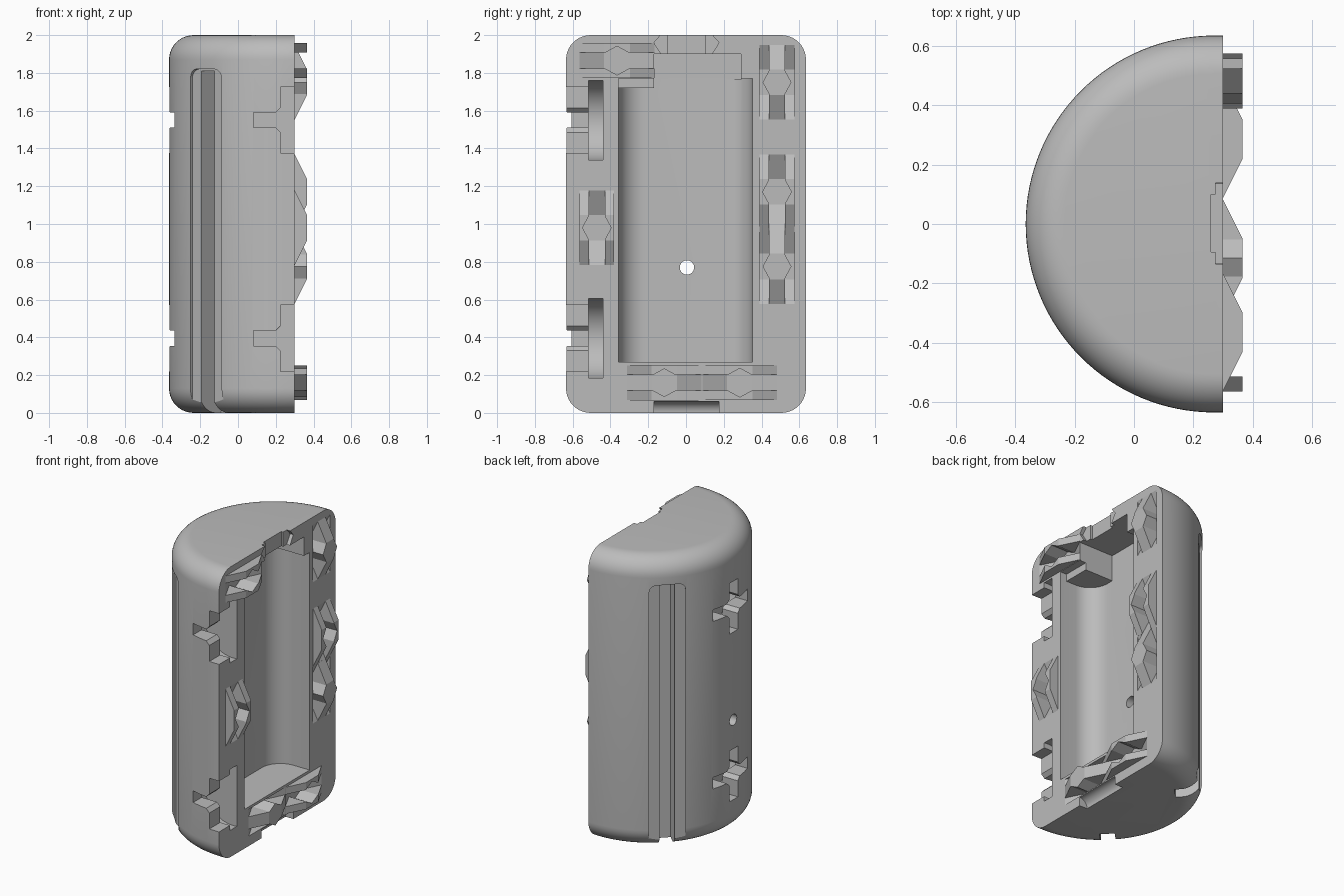
import bpy, bmesh, math
from mathutils import Matrix

if "Cube" in bpy.data.objects:
    bpy.data.objects.remove(bpy.data.objects["Cube"], do_unlink=True)

grey = bpy.data.materials.new("plain_grey")
grey.use_nodes = True
COL = (0.5, 0.5, 0.5, 1)
grey.diffuse_color = COL
grey.node_tree.nodes["Principled BSDF"].inputs["Base Color"].default_value = COL

CX, R, FLAT, TOP, FIL, BACK = 0.27, 0.635, 0.30, 2.0, 0.13, 0.035


def finish(name, bm):
    bmesh.ops.recalc_face_normals(bm, faces=bm.faces)
    me = bpy.data.meshes.new(name)
    bm.to_mesh(me)
    bm.free()
    me.materials.append(grey)
    ob = bpy.data.objects.new(name, me)
    bpy.context.collection.objects.link(ob)
    return ob


def prism(name, pts, axis, lo, hi, mat=Matrix()):
    """Extrude a 2D outline along one axis (the outline uses the other two)."""
    bm = bmesh.new()
    rings = []
    for h in (lo, hi):
        ring = []
        for p in pts:
            c = list(p)
            c.insert(axis, h)
            ring.append(bm.verts.new(c))
        rings.append(ring)
        bm.faces.new(ring)
    n = len(pts)
    for i in range(n):
        j = (i + 1) % n
        bm.faces.new((rings[0][i], rings[0][j], rings[1][j], rings[1][i]))
    bm.transform(mat)
    return finish(name, bm)


def rect(a0, a1, b0, b1):
    return [(a0, b0), (a1, b0), (a1, b1), (a0, b1)]


def arc(cx, cy, r, a0, a1, n):
    return [(cx + r * math.cos(math.radians(a0 + (a1 - a0) * i / n)),
             cy + r * math.sin(math.radians(a0 + (a1 - a0) * i / n))) for i in range(n + 1)]


def circle(cx, cy, r):
    return arc(cx, cy, r, 0, 350, 35)


def activate(ob):
    bpy.ops.object.select_all(action='DESELECT')
    ob.select_set(True)
    bpy.context.view_layer.objects.active = ob


def cut(ob, cutter):
    cutter.hide_render = True
    m = ob.modifiers.new("cut", 'BOOLEAN')
    m.operation, m.solver, m.object = 'DIFFERENCE', 'EXACT', cutter
    activate(ob)
    bpy.ops.object.modifier_apply(modifier=m.name)
    bpy.data.objects.remove(cutter, do_unlink=True)


def cut_box(ob, x0, x1, y0, y1, z0, z1):
    cut(ob, prism("cutter", rect(x0, x1, y0, y1), 2, z0, z1))


# Half-round shell: a rounded profile swept half a turn, closed by a flat face
def build_shell():
    prof = arc(R - FIL, FIL, FIL, -90, 0, 10) + arc(R - FIL, TOP - FIL, FIL, 0, 90, 10)
    angles = [90 + 180 * i / 64 for i in range(65)]
    stations = [(FLAT, 90)] + [(CX, a) for a in angles] + [(FLAT, 270)]
    bm = bmesh.new()
    cols = []
    for x, a in stations:
        c, s = math.cos(math.radians(a)), math.sin(math.radians(a))
        cols.append([bm.verts.new((x + r * c, r * s, z)) for r, z in prof])
    for a, b in zip(cols, cols[1:]):
        for i in range(len(prof) - 1):
            bm.faces.new((a[i], b[i], b[i + 1], a[i + 1]))
    bm.faces.new([c[0] for c in cols])
    bm.faces.new([c[-1] for c in cols])
    bm.faces.new(cols[0] + cols[-1][::-1])
    return finish("half_shell", bm)


shell = build_shell()

# Main cavity with filleted sides, its raised top and the block in one corner
F = 0.14
cavity = ([(0.5, -0.358)] + arc(BACK + F, F - 0.358, F, 270, 180, 10)
          + arc(BACK + F, 0.352 - F, F, 180, 90, 10) + [(0.5, 0.352)])
cut(shell, prism("cutter", cavity, 2, 0.27, 1.77))
cut_box(shell, BACK, 0.5, -0.17, 0.29, 1.765, 1.9)
prism("ceiling_block", rect(BACK - 0.02, 0.25, -0.37, -0.17), 2, 1.72, 1.78)

# Openings through the top and bottom rims
cut_box(shell, 0.26, 0.5, -0.095, 0.1, 1.85, 2.1)
notch = [(-0.17, 1.96), (-0.125, 1.89), (0.13, 1.89), (0.175, 1.96), (0.13, 2.01), (-0.125, 2.01)]
cut(shell, prism("cutter", notch, 0, 0.275, 0.5))
cut(shell, prism("cutter", circle(FLAT, 0, 0.06), 1, -0.17, 0.175))

# Round hole through the back wall
cut(shell, prism("cutter", circle(0.005, 0.77, 0.038), 0, -0.6, 0.2))


def radial(degrees):
    return Matrix.Translation((CX, 0, 0)) @ Matrix.Rotation(math.radians(degrees), 4, 'Z')


# Stepped rail grooves on both sides, the deep slot running out at the bottom
groove = [(-0.116, -0.1), (0.116, -0.1)] + arc(0.066, 1.77, 0.05, 0, 90, 6) + arc(-0.066, 1.77, 0.05, 90, 180, 6)
for ang in (-45.3, 45.3):
    cut(shell, prism("cutter", groove, 0, -0.8, -0.61, radial(ang)))
    cut(shell, prism("cutter", rect(-0.048, 0.048, -0.1, 1.81), 0, -0.8, -0.465, radial(ang)))

# Cross-shaped twist sockets with a round chamber behind: a pair at the back, a pair on the seam
quarter = [(0.187, 0.04), (0.07, 0.04), (0.045, 0.065), (0.045, 0.175)]
half = quarter + [(-x, y) for x, y in quarter[::-1]]
cross = half + [(-x, -y) for x, y in half]
for z in (0.395, 1.55):
    outline = [(u, v + z) for u, v in cross]
    for ang in (0, 90):
        cut(shell, prism("cutter", outline, 0, -0.8, -0.48, radial(ang)))
        cut(shell, prism("cutter", circle(0, z, 0.213), 0, -0.515, -0.44, radial(ang)))

# Snap connectors: (y, z, runs upright, is a prong instead of a fork)
units = [(-0.365, 1.865, False, False), (-0.115, 0.16, False, True), (0.285, 0.16, False, False),
         (0.482, 1.75, True, True), (0.482, 1.17, True, False), (0.482, 0.775, True, True),
         (-0.472, 0.98, True, False)]
HL, HW, CH, RISE = 0.198, 0.092, 0.042, 0.065


def ramp(height, base):
    return [(base, -HL), (FLAT, -HL), (FLAT + height, -0.068), (FLAT + height, 0.068), (FLAT, HL), (base, HL)]


def slab(name, unit, outline, a, b):
    """Ramp outline given thickness a..b across the connector."""
    y, z, upright, _ = unit
    if upright:
        return prism(name, [(x, z + u) for x, u in outline], 1, y + a, y + b)
    return prism(name, [(x, y + u) for x, u in outline], 2, z + a, z + b)


def wedge(name, unit, s, top):
    """Triangular wedge pointing outwards from the middle strip, on side s."""
    y, z, upright, _ = unit
    tri = [(-0.066, s * (CH - 0.002)), (0.066, s * (CH - 0.002)), (0, s * 0.076)]
    pts = [(y + v, z + u) if upright else (y + u, z + v) for u, v in tri]
    return prism(name, pts, 0, FLAT - RISE, top)


for i, unit in enumerate(units):
    sides = [(s, *sorted((s * CH, s * HW))) for s in (-1, 1)]
    if unit[3]:
        # Raised prong with side wedges, between two sunken pockets
        slab(f"snap_prong_{i}", unit, ramp(RISE, 0.28), -CH, CH)
        for s, a, b in sides:
            cut(shell, slab("cutter", unit, ramp(-RISE, 0.31), a, b))
            wedge(f"snap_wedge_{i}", unit, s, FLAT + RISE)
    else:
        # Two raised fork plates with notches, either side of a sunken channel
        cut(shell, slab("cutter", unit, ramp(-RISE, 0.31), -CH, CH))
        for s, a, b in sides:
            plate = slab(f"snap_fork_{i}", unit, ramp(RISE, 0.29), a, b)
            for part in (plate, shell):
                cut(part, wedge("cutter", unit, s, 0.5))

activate(shell)
bpy.ops.object.shade_smooth_by_angle(angle=math.radians(18))
